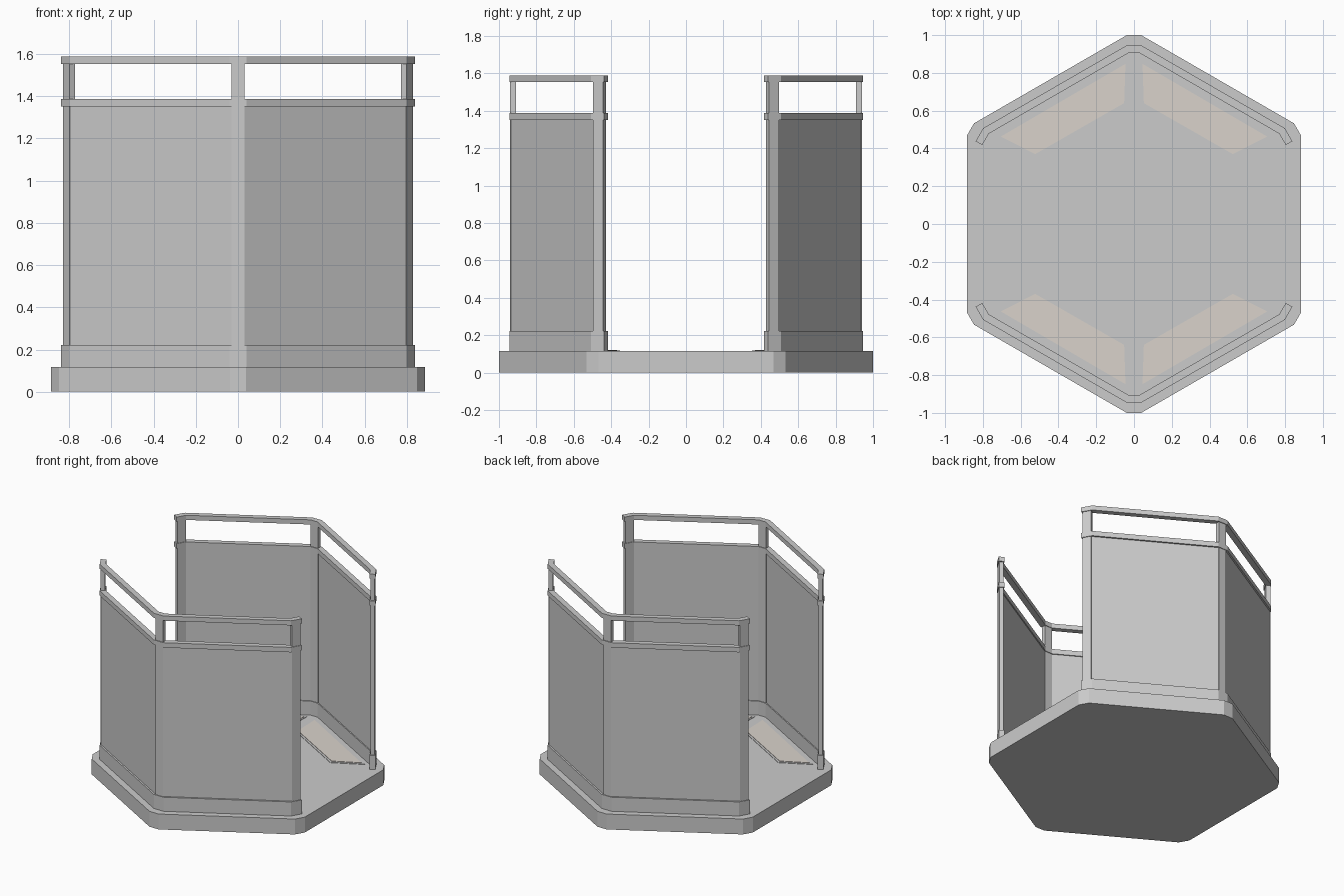
import bpy, bmesh
from math import radians, cos, sin, tan

if "Cube" in bpy.data.objects:
    bpy.data.objects.remove(bpy.data.objects["Cube"])


def polar(a, r, s=0.0):
    """Point at radius r along angle a, shifted s sideways."""
    a = radians(a)
    return (r * cos(a) - s * sin(a), r * sin(a) + s * cos(a))


def prism(name, pts, z0, z1, mat=None):
    """Extrude a plan outline from z0 to z1."""
    bm = bmesh.new()
    face = bm.faces.new([bm.verts.new((x, y, z0)) for x, y in pts])
    new = bmesh.ops.extrude_face_region(bm, geom=[face])["geom"]
    top = [v for v in new if isinstance(v, bmesh.types.BMVert)]
    bmesh.ops.translate(bm, vec=(0, 0, z1 - z0), verts=top)
    bmesh.ops.recalc_face_normals(bm, faces=bm.faces)
    me = bpy.data.meshes.new(name)
    bm.to_mesh(me)
    bm.free()
    ob = bpy.data.objects.new(name, me)
    bpy.context.collection.objects.link(ob)
    if mat:
        me.materials.append(mat)
    return ob


def strip(name, mid, r, half, thick, z0, z1):
    """Band following three chamfered corners around the angle mid."""
    inner_half = half - thick * tan(radians(15))

    def line(rad, h):
        ends = {(-60, -1), (60, 1)}
        return [polar(mid + da, rad, s * (half if (da, s) in ends else h))
                for da in (-60, 0, 60) for s in (-1, 1)]
    outer = line(r, half)
    inner = line(r - thick, inner_half)
    return prism(name, outer + inner[::-1], z0, z1)


pale = bpy.data.materials.new("pale_pad")
pale.diffuse_color = (0.70, 0.65, 0.60, 1)
pale.use_nodes = True
pale.node_tree.nodes["Principled BSDF"].inputs["Base Color"].default_value = pale.diffuse_color

# Chamfered hexagonal base
prism("base", [polar(a, 1.0, s * 0.038) for a in range(30, 390, 60)
               for s in (-1, 1)], 0, 0.116)

for side, mid in (("front", 270), ("back", 90)):
    # Plinth and the two rails
    strip(side + "_plinth", mid, 0.945, 0.04, 0.04, 0.116, 0.222)
    strip(side + "_lower_rail", mid, 0.945, 0.04, 0.04, 1.35, 1.387)
    strip(side + "_top_rail", mid, 0.945, 0.04, 0.04, 1.553, 1.588)

    # Corner posts
    for i, da in enumerate((-60, 0, 60)):
        a = mid + da
        prism(f"{side}_post_{i}",
              [polar(a, 0.94, -0.031), polar(a, 0.94, 0.031),
               polar(a, 0.91, 0.031), polar(a, 0.91, -0.031)], 0.222, 1.553)

    # Wall panels between the posts
    for i, da in enumerate((-30, 30)):
        a = mid + da
        prism(f"{side}_panel_{i}",
              [polar(a, 0.826, -0.443), polar(a, 0.826, 0.443),
               polar(a, 0.806, 0.436), polar(a, 0.806, -0.436)], 0.222, 1.35)

# Floor pads with thin frames, one per wall
pad = [(0.705, 0.463), (0.045, 0.848), (0.052, 0.64), (0.523, 0.37)]
frame = [(0.735, 0.463), (0.033, 0.872), (0.04, 0.63), (0.523, 0.352)]
for sy, side in ((-1, "front"), (1, "back")):
    for sx, hand in ((-1, "left"), (1, "right")):
        prism(f"{side}_{hand}_pad_frame",
              [(x * sx, y * sy) for x, y in frame], 0.11, 0.119)
        prism(f"{side}_{hand}_pad",
              [(x * sx, y * sy) for x, y in pad], 0.112, 0.122, pale)
